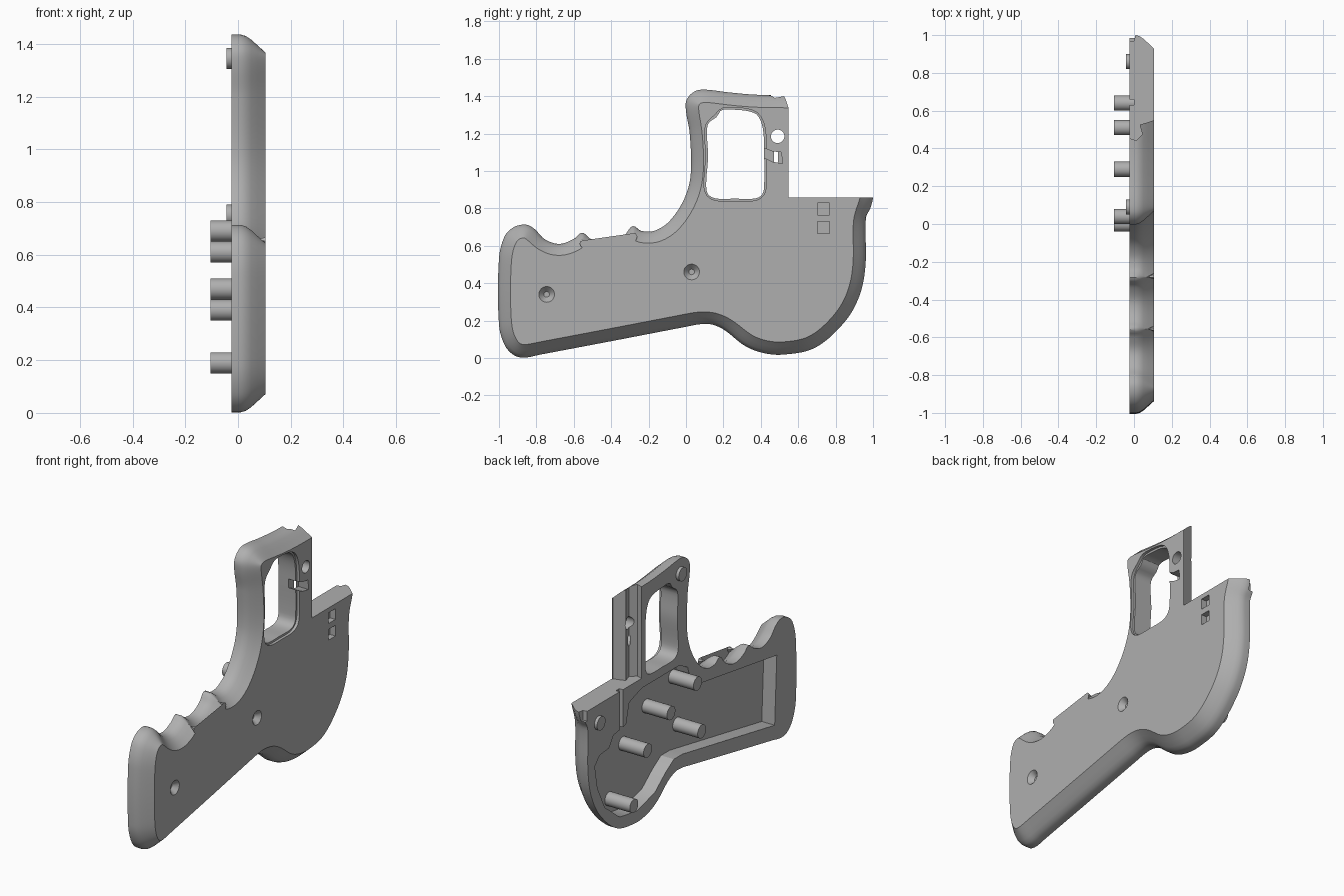
import bpy, bmesh, math
from mathutils import Vector
from mathutils.geometry import interpolate_bezier

if "Cube" in bpy.data.objects:
    bpy.data.objects.remove(bpy.data.objects["Cube"])

grey = bpy.data.materials.new("plain_grey")
grey.use_nodes = True
grey.diffuse_color = (0.43, 0.43, 0.43, 1)
grey.node_tree.nodes["Principled BSDF"].inputs["Base Color"].default_value = grey.diffuse_color

INNER, OUTER, FLOOR = -0.025, 0.105, 0.06


def smooth_loop(points, step):
    """Closed rounded curve through the points, evenly resampled."""
    pts = [Vector((a, b, 0)) for a, b in points]
    n = len(pts)
    tan = [(pts[(i + 1) % n] - pts[i - 1]).normalized() for i in range(n)]
    dense = []
    for i in range(n):
        j = (i + 1) % n
        h = (pts[j] - pts[i]).length / 3
        dense += interpolate_bezier(pts[i], pts[i] + tan[i] * h, pts[j] - tan[j] * h, pts[j], 10)[:-1]
    dense.append(dense[0])
    total = sum((q - p).length for p, q in zip(dense, dense[1:]))
    count = round(total / step)
    out, travelled = [], 0
    for p, q in zip(dense, dense[1:]):
        seg = (q - p).length
        while len(out) < count and len(out) * total / count < travelled + seg:
            out.append(p.lerp(q, (len(out) * total / count - travelled) / seg))
        travelled += seg
    return out


def inset(loop, amount, steps=4):
    """Move a counterclockwise loop inwards in small relaxed steps."""
    for _ in range(steps):
        n = len(loop)
        moved = []
        for i, p in enumerate(loop):
            t = (loop[(i + 1) % n] - loop[i - 1]).normalized()
            moved.append(p + Vector((-t.y, t.x, 0)) * amount / steps)
        loop = [p.lerp((moved[i - 1] + moved[(i + 1) % n]) / 2, 0.4) for i, p in enumerate(moved)]
    return loop


def loft(name, rings, place):
    """Solid through matching rings; each ring is (height, loop)."""
    bm = bmesh.new()
    rows = [[bm.verts.new(place(p[0], p[1], h)) for p in loop] for h, loop in rings]
    for low, high in zip(rows, rows[1:]):
        for i in range(len(low)):
            bm.faces.new((low[i - 1], low[i], high[i], high[i - 1]))
    bm.faces.new(rows[0])
    bm.faces.new(rows[-1])
    bmesh.ops.recalc_face_normals(bm, faces=bm.faces)
    mesh = bpy.data.meshes.new(name)
    bm.to_mesh(mesh)
    bm.free()
    mesh.materials.append(grey)
    obj = bpy.data.objects.new(name, mesh)
    bpy.context.collection.objects.link(obj)
    return obj


def side(a, b, h):
    return (h, a, b)


def upright(a, b, h):
    return (a, b, h)


def circle(y, z, r, n=32):
    return [(y + r * math.cos(math.tau * i / n), z + r * math.sin(math.tau * i / n)) for i in range(n)]


def box(y0, y1, z0, z1):
    return [(y0, z0), (y1, z0), (y1, z1), (y0, z1)]


def finish(obj):
    bpy.ops.object.select_all(action='DESELECT')
    obj.select_set(True)
    bpy.context.view_layer.objects.active = obj
    bpy.ops.object.shade_smooth_by_angle(angle=math.radians(30))


def cut(target, name, rings, place=side):
    cutter = loft(name, rings, place)
    cutter.hide_render = True
    mod = target.modifiers.new(name, 'BOOLEAN')
    mod.operation, mod.solver, mod.object = 'DIFFERENCE', 'EXACT', cutter
    bpy.context.view_layer.objects.active = target
    bpy.ops.object.modifier_apply(modifier=mod.name)
    bpy.data.objects.remove(cutter)


# Handle outline: base, round belly, tail, top, guard front, finger grooves
outline = [
    (-1, .18), (-.97, .07), (-.92, .015), (-.865, .002), (-.78, .018), (-.4, .09), (0, .167),
    (.07, .18), (.135, .18), (.205, .15), (.31, .068), (.4, .03), (.515, .018), (.69, .055),
    (.85, .195), (.93, .34), (.96, .5), (.962, .75), (.985, .8), (1, .858), (1, .95),
    (1, 1.25), (.9, 1.405), (.7, 1.405), (.52, 1.405), (.37, 1.408), (.23, 1.42), (.1, 1.435),
    (.045, 1.425), (.003, 1.38), (0, 1.32), (.02, 1.2), (.025, .98), (-.01, .85), (-.09, .73),
    (-.17, .68), (-.24, .68), (-.285, .705), (-.33, .655), (-.4, .617), (-.46, .617),
    (-.515, .64), (-.555, .67), (-.595, .64), (-.675, .61), (-.755, .635), (-.81, .69),
    (-.855, .713), (-.92, .7), (-.97, .65), (-1, .53)]
loop = smooth_loop(outline, 0.013)
rings = [(INNER, loop), (0.01, loop)]
for x, amount in [(.03, .005), (.05, .013), (.075, .022), (OUTER, .027)]:
    loop = inset(loop, amount)
    rings.append((x, loop))
shell = loft("handle_shell", rings, side)

# Square step behind the guard
corner = box(.548, 1.3, .858, 1.6)
cut(shell, "rear_step", [(-.2, corner), (.2, corner)])

# Guard window with a stepped lip on the outer face
window = smooth_loop([(.108, .93), (.118, .875), (.16, .853), (.26, .852), (.37, .853), (.408, .875),
                      (.418, .93), (.418, 1.08), (.412, 1.22), (.385, 1.295), (.34, 1.318), (.25, 1.328),
                      (.19, 1.325), (.165, 1.29), (.12, 1.255), (.112, 1.2), (.118, 1.08)], .02)
cut(shell, "window", [(-.2, window), (.2, window)])
lip = inset(window, -.012, 2)
cut(shell, "window_lip", [(.088, lip), (.2, lip)])

# Hollow inside
pocket = [(-.8, .1), (.07, .26), (.15, .26), (.23, .21), (.33, .13), (.5, .085), (.66, .11), (.8, .22),
          (.87, .36), (.895, .5), (.85, .55), (.76, .56), (.72, .62), (.6, .64), (.57, .76),
          (.45, .8), (.1, .8), (.02, .76), (-.02, .63), (-.82, .51)]
cut(shell, "pocket", [(-.1, pocket), (FLOOR, pocket)])

# Vertical channel along the rear post
channel = [(.104, .56), (.1, .547), (.03, .525), (.045, .475), (.012, .442), (-.04, .46), (-.04, .56)]
cut(shell, "rear_channel", [(.858, channel), (1.6, channel)], upright)
groove = box(.63, .66, .55, .9)
cut(shell, "body_groove", [(-.1, groove), (0, groove)])
notch = [(-.04, .965), (0, .97), (.015, 1.03), (-.04, 1.03)]
cut(shell, "tail_notch", [(.8, notch), (.9, notch)], upright)

# Pin hole, curved slot, square recesses and screw dimples
hole = circle(.49, 1.185, .036)
cut(shell, "pin_hole", [(-.2, hole), (.2, hole)])
slot = [(.4, 1.08), (.46, 1.05), (.515, 1.04), (.51, 1.1), (.46, 1.105), (.4, 1.13)]
cut(shell, "guard_slot", [(.04, slot), (.2, slot)])
for z in (.698, .797):
    square = box(.702, .768, z - .032, z + .032)
    cut(shell, "square_recess", [(.07, square), (.2, square)])
for y, z in [(-.745, .34), (.03, .46)]:
    cut(shell, "screw_dimple", [(.075, circle(y, z, .015)), (OUTER, circle(y, z, .042)),
                                (.12, circle(y, z, .042))])
finish(shell)

# Long pegs on the pocket floor
for y, z in [(.04, .69), (.29, .61), (0, .39), (.51, .47), (.64, .19)]:
    ring = circle(y, z, .04)
    finish(loft("peg", [(-OUTER, ring), (FLOOR + .01, ring)], side))

# Short locating studs on the rim
for y, z in [(.09, 1.345), (.86, .75)]:
    ring = circle(y, z, .04)
    finish(loft("locating_stud", [(-.043, ring), (0, ring)], side))
